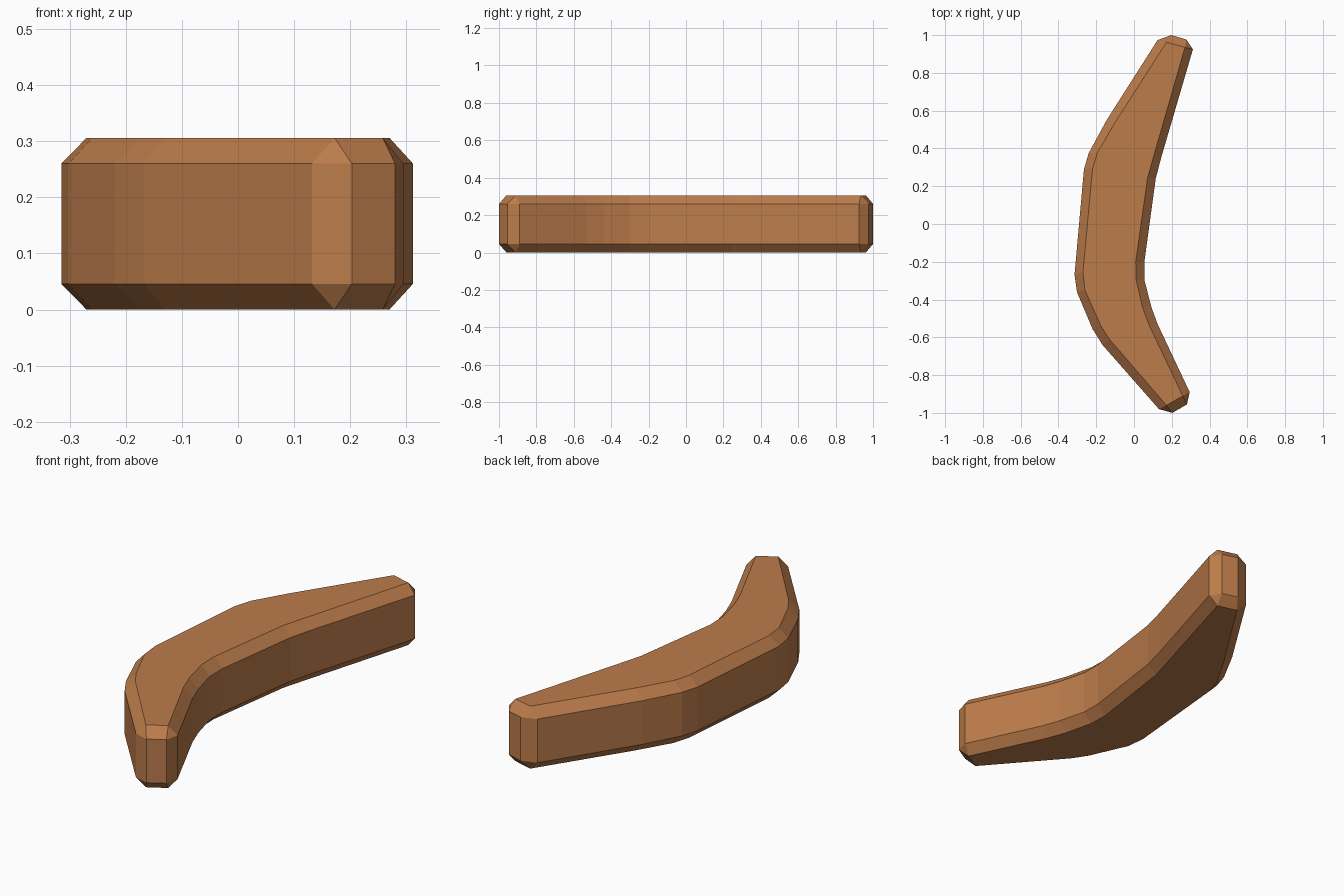
import bpy, bmesh

if "Cube" in bpy.data.objects:
    bpy.data.objects.remove(bpy.data.objects["Cube"])

# Wall outline paired with the inset edge of the flat top: (x, y, inset x, inset y)
PROFILE = [
    # far tip
    (.125, .974, .172, .962), (.198, 1.0, .172, .962),
    (.277, .977, .270, .935), (.312, .925, .270, .935),
    # inner curve
    (.145, .355, .100, .345), (.115, .240, .072, .245),
    (.055, -.20, .009, -.20), (.056, -.30, .012, -.30),
    (.092, -.44, .045, -.44), (.125, -.53, .080, -.535),
    # near tip
    (.295, -.89, .258, -.91), (.280, -.955, .258, -.91),
    (.203, -1.0, .172, -.96), (.132, -.98, .172, -.96),
    # outer curve
    (-.167, -.64, -.130, -.61), (-.220, -.555, -.175, -.54),
    (-.302, -.36, -.260, -.35), (-.315, -.27, -.270, -.255),
    (-.265, .29, -.220, .29), (-.240, .375, -.195, .375),
    (-.145, .55, -.102, .535),
]
HEIGHT, BEVEL = .306, .046

wood = bpy.data.materials.new("warm brown wood")
wood.diffuse_color = (.50, .20, .07, 1)
wood.use_nodes = True
wood.node_tree.nodes["Principled BSDF"].inputs["Base Color"].default_value = wood.diffuse_color

# Stack four rings: inset bottom, two wall rings, inset top
bm = bmesh.new()
rings = []
for z, inset in ((0, True), (BEVEL, False), (HEIGHT - BEVEL, False), (HEIGHT, True)):
    rings.append([bm.verts.new((*(p[2:] if inset else p[:2]), z)) for p in PROFILE])
n = len(PROFILE)
for low, high in zip(rings, rings[1:]):
    for i in range(n):
        j = (i + 1) % n
        bm.faces.new((low[i], low[j], high[j], high[i]))
bm.faces.new(rings[0])
bm.faces.new(rings[-1])

# Merge the paired inset corners at the tips into triangles
bmesh.ops.remove_doubles(bm, verts=bm.verts[:], dist=.0005)
bmesh.ops.recalc_face_normals(bm, faces=bm.faces[:])

mesh = bpy.data.meshes.new("boomerang")
bm.to_mesh(mesh)
bm.free()
mesh.materials.append(wood)
bpy.context.collection.objects.link(bpy.data.objects.new("boomerang", mesh))
